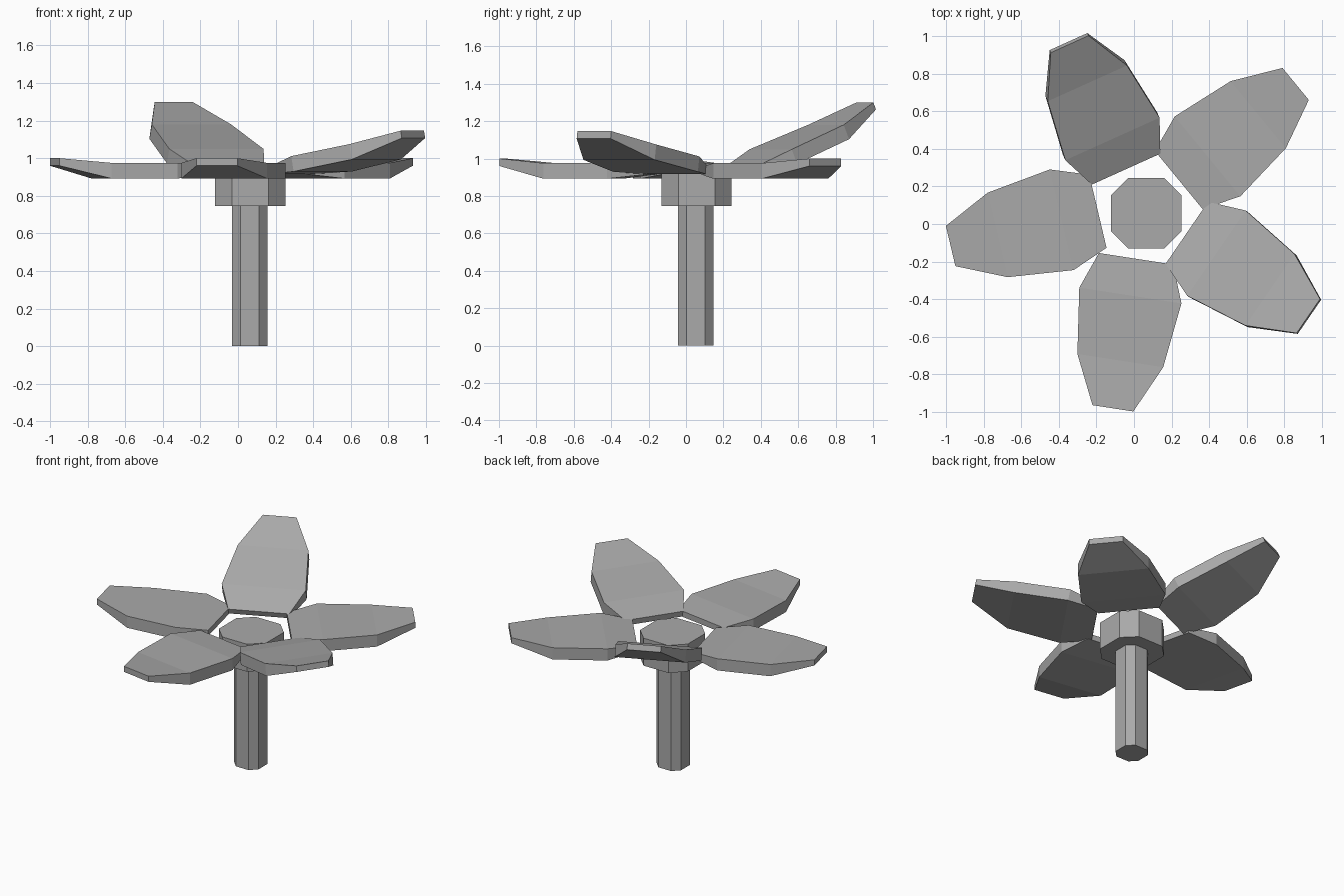
import bpy
import bmesh
from math import radians
from mathutils import Matrix

cube = bpy.data.objects.get("Cube")
if cube:
    bpy.data.objects.remove(cube, do_unlink=True)

grey = bpy.data.materials.new("grey")
grey.use_nodes = True
colour = (0.4, 0.4, 0.4, 1)
grey.diffuse_color = colour
grey.node_tree.nodes["Principled BSDF"].inputs["Base Color"].default_value = colour


def loft(name, sections, matrix=Matrix()):
    """Skin matching rings of points, capping both ends."""
    bm = bmesh.new()
    rings = [[bm.verts.new(p) for p in ring] for ring in sections]
    for a, b in zip(rings, rings[1:]):
        for i in range(len(a)):
            j = (i + 1) % len(a)
            bm.faces.new((a[i], a[j], b[j], b[i]))
    bm.faces.new(rings[0])
    bm.faces.new(rings[-1])
    bmesh.ops.recalc_face_normals(bm, faces=bm.faces)
    mesh = bpy.data.meshes.new(name)
    bm.to_mesh(mesh)
    bm.free()
    mesh.materials.append(grey)
    obj = bpy.data.objects.new(name, mesh)
    obj.matrix_world = matrix
    bpy.context.collection.objects.link(obj)


def octagon_post(name, x, y, half, bottom, top):
    """Upright square post with wide chamfered corners."""
    side = half * 0.52
    quarter = [(half, -side), (half, side)]
    outline = []
    for _ in range(4):
        outline += quarter
        quarter = [(-v, u) for u, v in quarter]
    loft(name, [[(x + u, y + v, z) for u, v in outline] for z in (bottom, top)])


# Stem and flower centre
octagon_post("stem", 0.063, 0.053, 0.095, 0, 0.75)
octagon_post("flower_centre", 0.065, 0.057, 0.187, 0.745, 0.94)

# Petal stations: distance from root, half width, underside, upper side
stations = [(0, 0.2, -0.06, -0.02), (0.198, 0.275, -0.083, 0),
            (0.548, 0.231, -0.083, 0), (0.805, 0.11, -0.015, 0.025)]
petal = [[(s, -w, lo), (s, w, lo), (s, w, hi), (s, -w, hi)]
         for s, w, lo, hi in stations]

# Petals: root position, heading and upward tilt in degrees
placements = {
    "back_left_petal": (0.238, 0.234, 39.4, 0),
    "back_petal": (-0.039, 0.285, 114.3, 22),
    "right_petal": (-0.192, 0.068, 193.3, 0),
    "front_petal": (0.011, -0.185, 261.2, 0),
    "front_left_petal": (0.278, -0.045, 325.6, 10.5),
}
for name, (x, y, heading, tilt) in placements.items():
    matrix = (Matrix.Translation((x, y, 0.975))
              @ Matrix.Rotation(radians(heading), 4, "Z")
              @ Matrix.Rotation(radians(-tilt), 4, "Y"))
    loft(name, petal, matrix)
